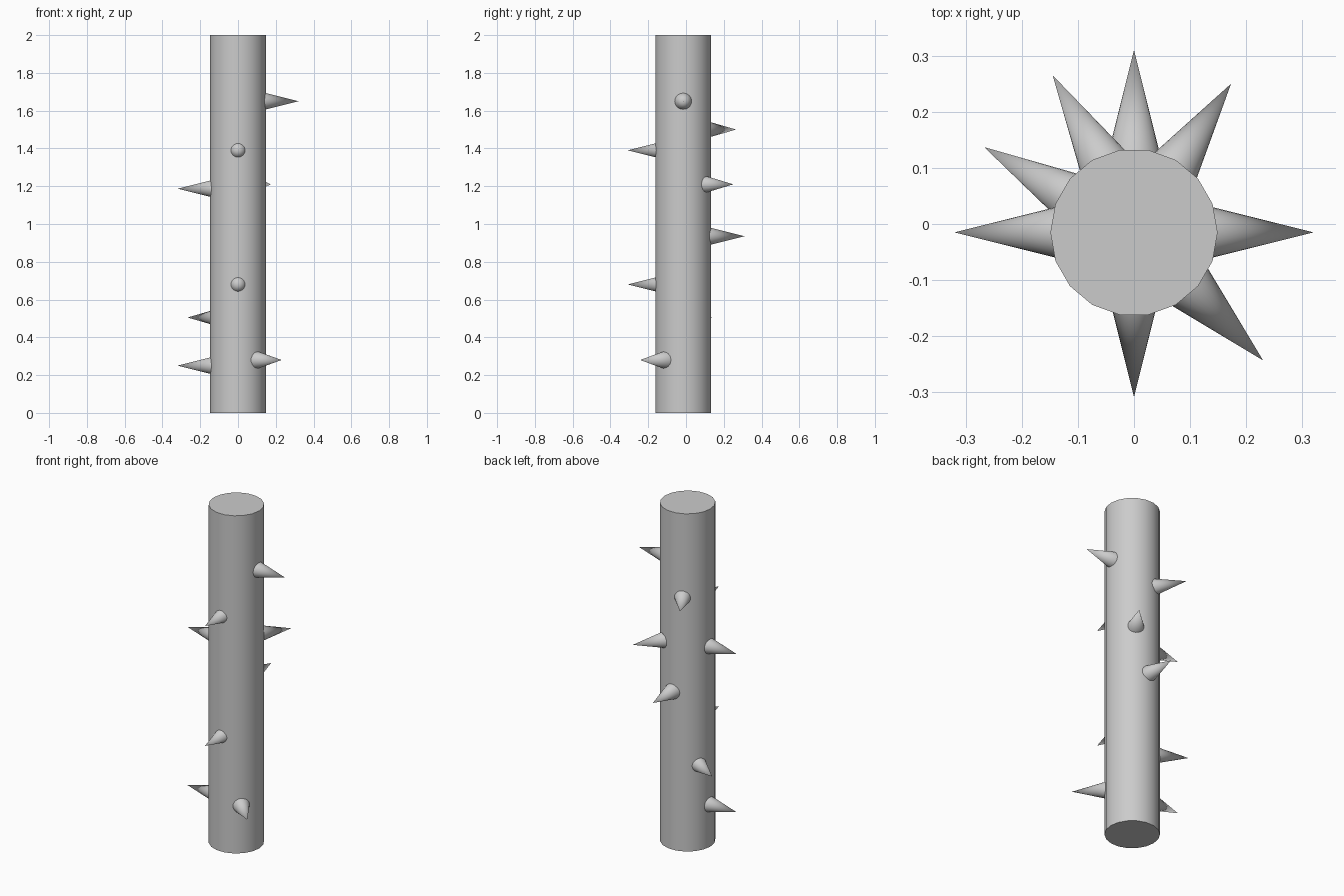
import bpy
from math import radians, cos, sin, pi

if "Cube" in bpy.data.objects:
    bpy.data.objects.remove(bpy.data.objects["Cube"])

CENTRE_Y = -0.015


def smooth(obj, name):
    obj.name = name
    bpy.ops.object.shade_smooth_by_angle(angle=radians(35))


def thorn(i, x, y, z, angle, length=0.2, radius=0.05):
    """Horizontal cone with its tip at (x, y, z), pointing outward along angle."""
    a = radians(angle)
    bpy.ops.mesh.primitive_cone_add(
        vertices=24, radius1=radius, radius2=0, depth=length,
        location=(x - cos(a) * length / 2, y - sin(a) * length / 2, z),
        rotation=(0, pi / 2, a))
    smooth(bpy.context.object, f"thorn_{i}")


# Stem: 18 sides, with corners on the x axis
bpy.ops.mesh.primitive_cylinder_add(vertices=18, radius=0.149, depth=2,
                                    location=(0, CENTRE_Y, 1),
                                    rotation=(0, 0, pi / 2))
smooth(bpy.context.object, "stem")

# Thorns: tip x, tip y, height, outward direction in degrees
thorns = [
    (0.32, CENTRE_Y, 1.65, 0),
    (-0.145, 0.265, 1.50, 120),
    (0.0, -0.308, 1.39, -90),
    (0.173, 0.25, 1.21, 56),
    (-0.32, CENTRE_Y, 1.187, 180),
    (0.0, 0.31, 0.935, 90),
    (0.0, -0.308, 0.68, -90),
    (-0.267, 0.137, 0.505, 150),
    (0.23, -0.243, 0.28, -45),
    (-0.32, CENTRE_Y, 0.25, 180),
]
for i, t in enumerate(thorns, 1):
    thorn(i, *t)
